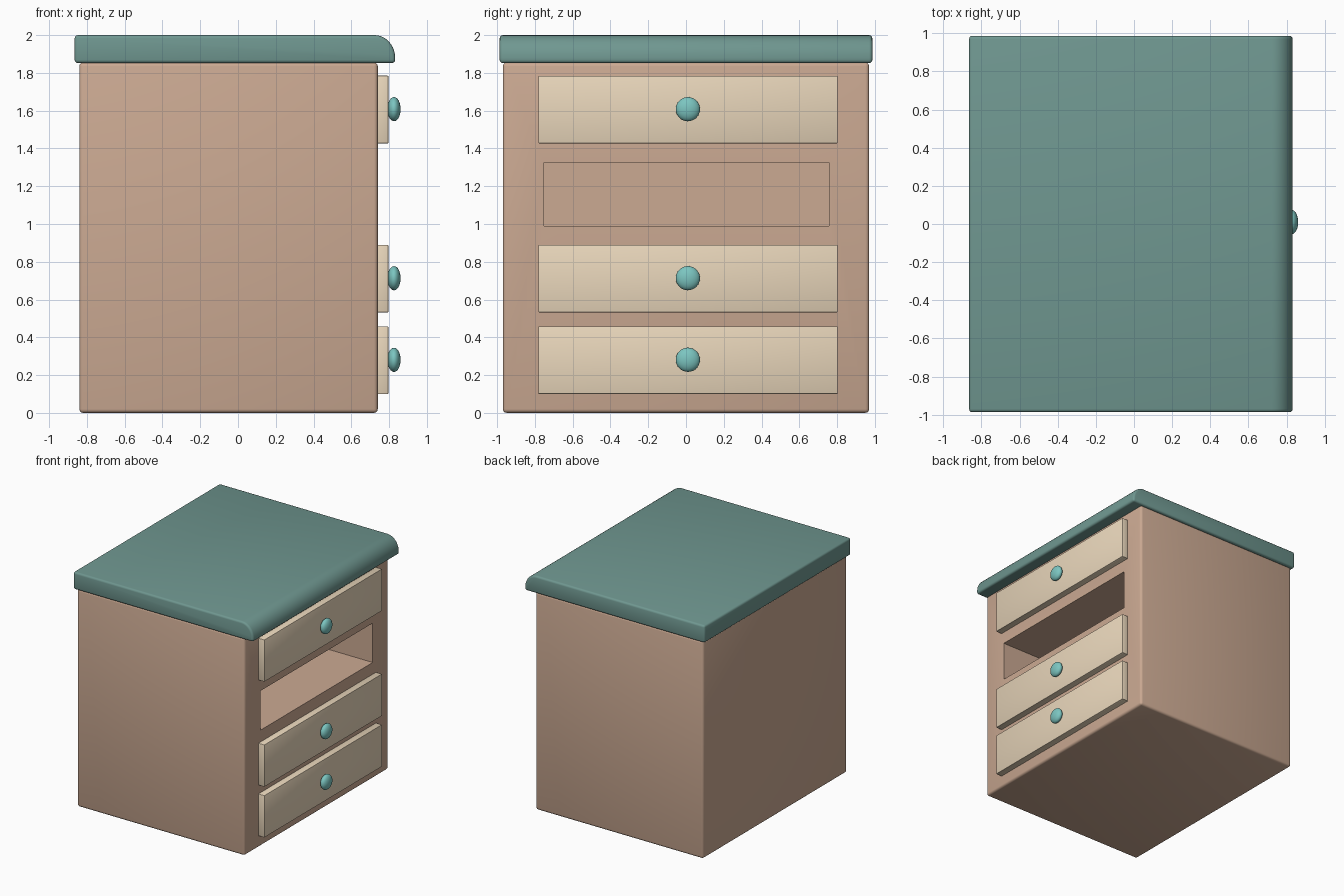
import bpy, bmesh, math

if "Cube" in bpy.data.objects:
    bpy.data.objects.remove(bpy.data.objects["Cube"])


def material(name, rgb):
    m = bpy.data.materials.new(name)
    m.diffuse_color = (*rgb, 1)
    m.use_nodes = True
    m.node_tree.nodes["Principled BSDF"].inputs["Base Color"].default_value = m.diffuse_color
    return m


TEAL = material("teal", (0.16, 0.31, 0.28))
KNOB = material("light_teal", (0.20, 0.56, 0.53))
TAN = material("tan", (0.60, 0.40, 0.29))
CREAM = material("cream", (0.82, 0.68, 0.50))


def smooth(ob, angle=35):
    bpy.ops.object.select_all(action='DESELECT')
    ob.select_set(True)
    bpy.context.view_layer.objects.active = ob
    bpy.ops.object.shade_smooth_by_angle(angle=math.radians(angle))


def finish(bm, name, mat, bevel=0.0, segments=3):
    """Round the sharp edges of a bmesh and turn it into an object."""
    bmesh.ops.recalc_face_normals(bm, faces=bm.faces[:])
    if bevel:
        edges = [e for e in bm.edges if e.calc_face_angle(0) > math.radians(40)]
        bmesh.ops.bevel(bm, geom=edges, offset=bevel, segments=segments,
                        profile=0.5, affect='EDGES', clamp_overlap=False)
    me = bpy.data.meshes.new(name)
    bm.to_mesh(me)
    bm.free()
    ob = bpy.data.objects.new(name, me)
    bpy.context.collection.objects.link(ob)
    me.materials.append(mat)
    smooth(ob)
    return ob


def box(name, lo, hi, mat, bevel=0.0, segments=3):
    bm = bmesh.new()
    bmesh.ops.create_cube(bm, size=1)
    for v in bm.verts:
        v.co = [l + (c + 0.5) * (h - l) for c, l, h in zip(v.co, lo, hi)]
    return finish(bm, name, mat, bevel, segments)


# Cabinet body with the open drawer slot
body = box("cabinet_body", (-0.84, -0.97, 0), (0.74, 0.97, 1.855), TAN, 0.02)
cutter = box("slot_cutter", (-0.74, -0.752, 0.99), (0.9, 0.757, 1.325), TAN)
cutter.hide_render = True
mod = body.modifiers.new("slot", 'BOOLEAN')
mod.operation = 'DIFFERENCE'
mod.solver = 'EXACT'
mod.object = cutter
bpy.context.view_layer.objects.active = body
bpy.ops.object.modifier_apply(modifier=mod.name)
bpy.data.objects.remove(cutter)
smooth(body)

# Table top: side profile with a rounded front edge, swept along y
STEPS = 10
profile = [(-0.865, 1.852), (0.832, 1.852)]
for i in range(STEPS + 1):
    a = math.pi / 2 * i / STEPS
    profile.append((0.722 + 0.11 * math.cos(a), 1.88 + 0.12 * math.sin(a)))
profile.append((-0.865, 2.0))
bm = bmesh.new()
face = bm.faces.new([bm.verts.new((x, -0.987, z)) for x, z in profile])
ext = bmesh.ops.extrude_face_region(bm, geom=[face])
for v in ext["geom"]:
    if isinstance(v, bmesh.types.BMVert):
        v.co.y = 0.987
finish(bm, "table_top", TEAL, 0.017)

# Drawer fronts and their flattened round knobs
for label, z in (("top", 1.606), ("middle", 0.711), ("bottom", 0.279)):
    box(label + "_drawer_front", (0.73, -0.782, z - 0.179),
        (0.796, 0.803, z + 0.179), CREAM, 0.004, 2)
    bm = bmesh.new()
    bmesh.ops.create_uvsphere(bm, u_segments=32, v_segments=16, radius=1)
    for v in bm.verts:
        v.co = (0.826 + 0.035 * v.co.x, 0.01 + 0.064 * v.co.y,
                z + 0.002 + 0.064 * v.co.z)
    finish(bm, label + "_drawer_knob", KNOB)
